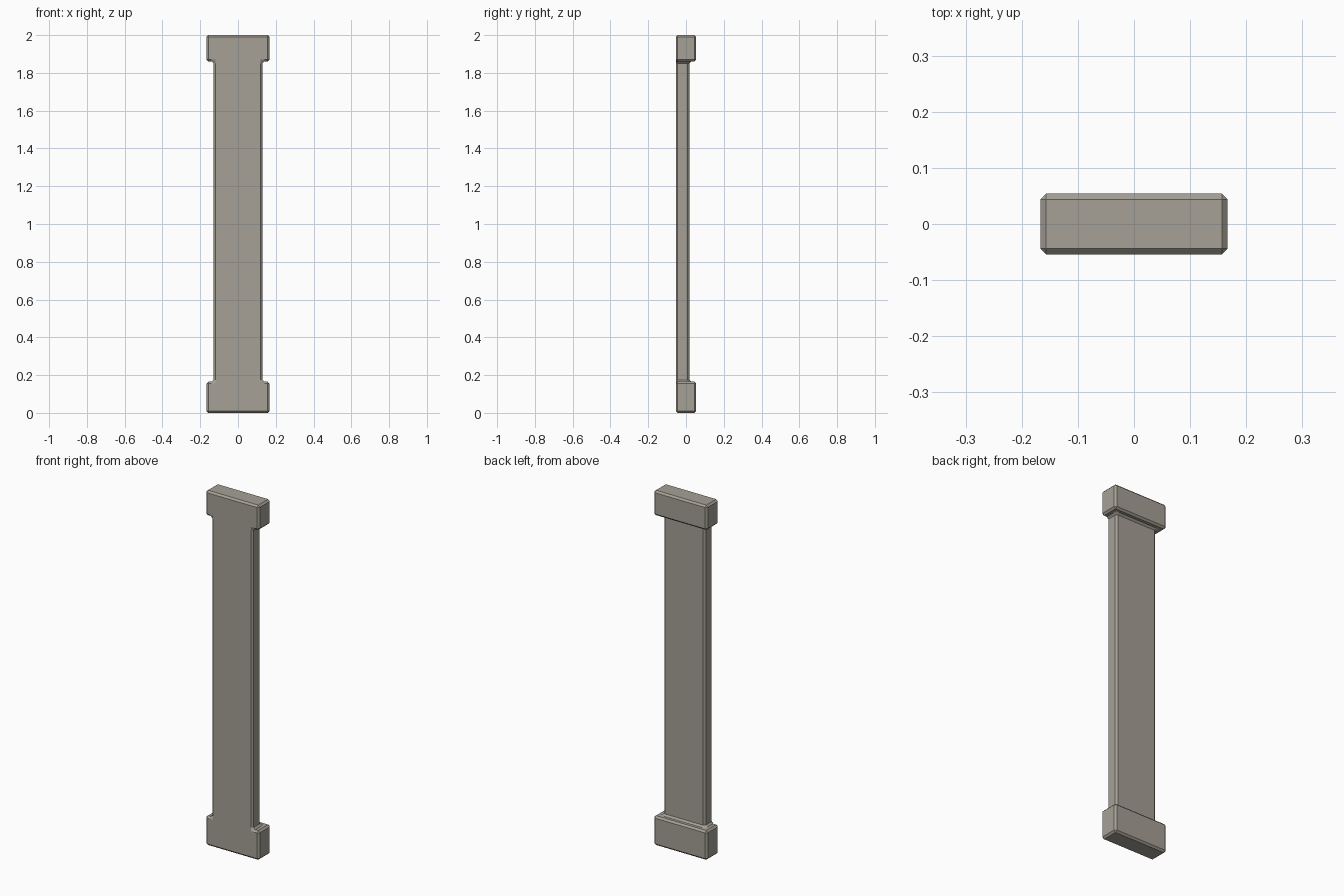
import bpy
import bmesh
from itertools import product

if "Cube" in bpy.data.objects:
    bpy.data.objects.remove(bpy.data.objects["Cube"])

# Grid planes that bound the shaft and the two end blocks
X = (-0.167, -0.129, 0.129, 0.167)
Y = (-0.054, 0.018, 0.054)
Z = (0, 0.165, 1.86, 2)


def filled(c):
    x, y, z = c
    if not (0 <= x < 3 and 0 <= y < 2 and 0 <= z < 3):
        return False
    # Base and capital fill their layers; the shaft is narrow and flush in front
    return z != 1 or (x == 1 and y == 0)


bm = bmesh.new()
verts = {}


def vert(i):
    if i not in verts:
        verts[i] = bm.verts.new((X[i[0]], Y[i[1]], Z[i[2]]))
    return verts[i]


# Outer skin: a face wherever a solid cell meets an empty one
for c in product(range(3), range(2), range(3)):
    if not filled(c):
        continue
    for axis, side in product(range(3), (0, 1)):
        n = list(c)
        n[axis] += 2 * side - 1
        if filled(n):
            continue
        corners = []
        for u, v in ((0, 0), (1, 0), (1, 1), (0, 1)):
            p = list(c)
            p[axis] += side
            p[(axis + 1) % 3] += u
            p[(axis + 2) % 3] += v
            corners.append(vert(tuple(p)))
        bm.faces.new(corners if side else corners[::-1])

# Remove coplanar seams, then chamfer every edge
bmesh.ops.dissolve_limit(bm, angle_limit=0.02, verts=bm.verts[:], edges=bm.edges[:])
bmesh.ops.bevel(bm, geom=bm.edges[:], offset=0.01, offset_type='OFFSET',
                segments=1, profile=0.5, affect='EDGES', clamp_overlap=False)
bmesh.ops.recalc_face_normals(bm, faces=bm.faces[:])

mesh = bpy.data.meshes.new("pilaster")
bm.to_mesh(mesh)
bm.free()
pilaster = bpy.data.objects.new("pilaster", mesh)
bpy.context.collection.objects.link(pilaster)

# Warm grey stone
stone = bpy.data.materials.new("stone")
stone.diffuse_color = (0.38, 0.355, 0.305, 1)
stone.use_nodes = True
stone.node_tree.nodes["Principled BSDF"].inputs["Base Color"].default_value = stone.diffuse_color
mesh.materials.append(stone)
